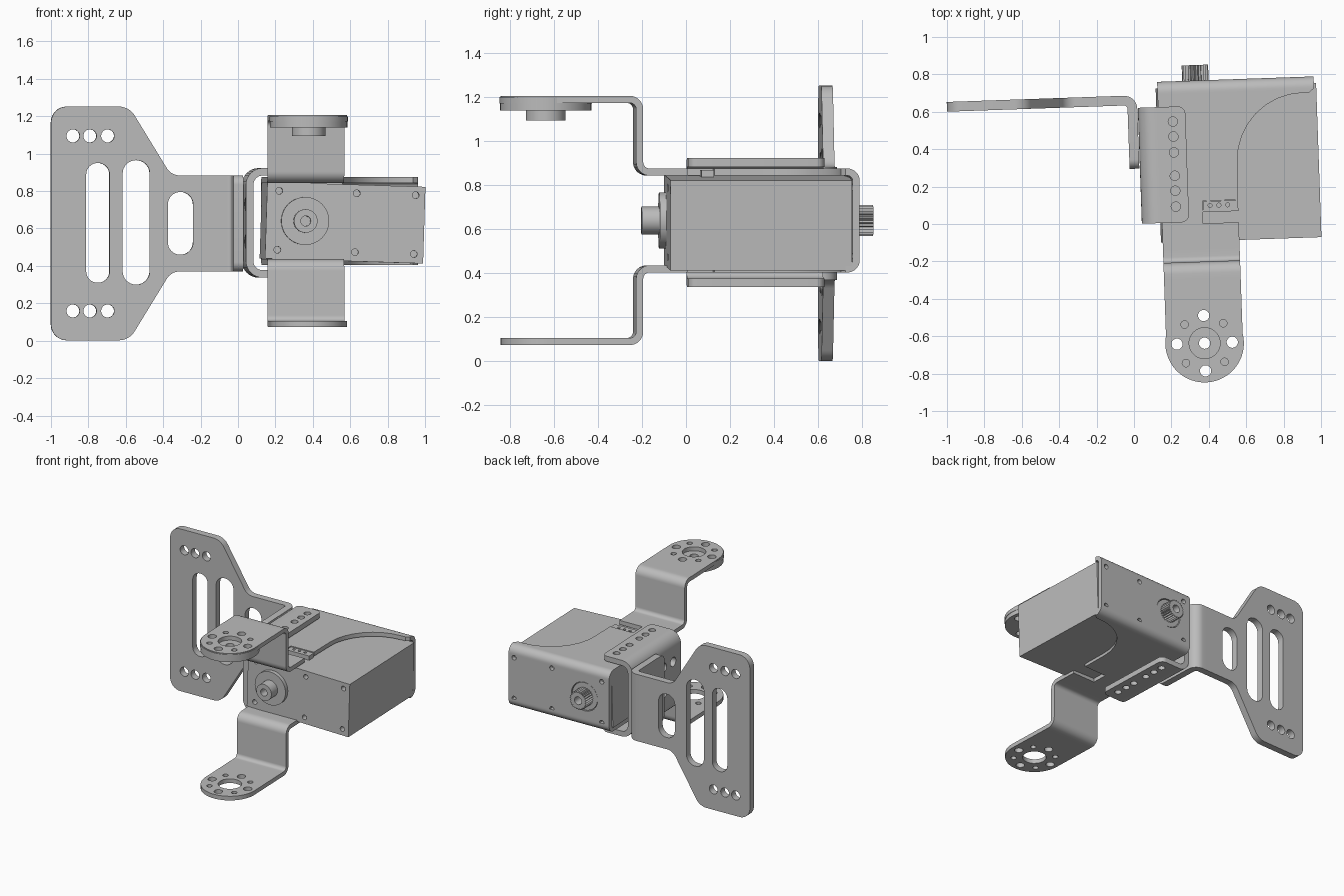
import bpy, bmesh, math
from mathutils import Matrix, Vector

cube = bpy.data.objects.get("Cube")
if cube:
    bpy.data.objects.remove(cube, do_unlink=True)

grey = bpy.data.materials.new("plain grey")
grey.use_nodes = True
grey.diffuse_color = (0.5, 0.5, 0.5, 1)
grey.node_tree.nodes["Principled BSDF"].inputs["Base Color"].default_value = (0.5, 0.5, 0.5, 1)

# The assembly is turned slightly; the servo also leans in its bracket
TURN = Matrix.Rotation(math.radians(2), 4, 'Z')
PIVOT = Matrix.Translation((0.57, 0, 0.631))
LEAN = TURN @ PIVOT @ Matrix.Rotation(math.radians(1.8), 4, 'Y') @ PIVOT.inverted()
AXES = {'xy': lambda u, v, w: (u, v, w),
        'yz': lambda u, v, w: (w, u, v),
        'xz': lambda u, v, w: (u, w, v)}
parts = []


def rounded(pts, closed=True, steps=8):
    """Fillet each point given as (u, v, radius)."""
    out, n = [], len(pts)
    for i, p in enumerate(pts):
        c = Vector(p[:2])
        r = p[2] if len(p) > 2 else 0
        if not r or (not closed and i in (0, n - 1)):
            out.append(c)
            continue
        a = (Vector(pts[i - 1][:2]) - c).normalized()
        b = (Vector(pts[(i + 1) % n][:2]) - c).normalized()
        half = a.angle(b) / 2
        mid = c + (a + b).normalized() * r / math.sin(half)
        s = c + a * r / math.tan(half) - mid
        sweep = s.angle_signed(c + b * r / math.tan(half) - mid)
        for k in range(steps + 1):
            t = -sweep * k / steps
            out.append(mid + Vector((s.x * math.cos(t) - s.y * math.sin(t),
                                     s.x * math.sin(t) + s.y * math.cos(t))))
    return out


def circle(u, v, r, n=32):
    return [Vector((u + r * math.cos(math.tau * k / n), v + r * math.sin(math.tau * k / n)))
            for k in range(n)]


def slot(u0, u1, v0, v1):
    r = (u1 - u0) / 2 * 0.98
    return rounded([(u0, v0, r), (u1, v0, r), (u1, v1, r), (u0, v1, r)])


def rect(u0, u1, v0, v1):
    return [Vector(p) for p in ((u0, v0), (u1, v0), (u1, v1), (u0, v1))]


def slab(name, plane, outline, lo, hi, holes=(), matrix=TURN):
    """Extrude a flat outline with holes from lo to hi."""
    curve = bpy.data.curves.new(name, 'CURVE')
    curve.dimensions = '2D'
    curve.fill_mode = 'BOTH'
    curve.extrude = (hi - lo) / 2
    for loop in [outline, *holes]:
        sp = curve.splines.new('POLY')
        sp.points.add(len(loop) - 1)
        for q, p in zip(sp.points, loop):
            q.co = (p[0], p[1], 0, 1)
        sp.use_cyclic_u = True
    tmp = bpy.data.objects.new(name, curve)
    mesh = bpy.data.meshes.new_from_object(tmp)
    bpy.data.objects.remove(tmp)
    bpy.data.curves.remove(curve)
    bm = bmesh.new()
    bm.from_mesh(mesh)
    bmesh.ops.remove_doubles(bm, verts=bm.verts, dist=1e-5)
    for v in bm.verts:
        v.co = matrix @ Vector(AXES[plane](v.co.x, v.co.y, v.co.z + (lo + hi) / 2))
    bmesh.ops.recalc_face_normals(bm, faces=bm.faces)
    bm.to_mesh(mesh)
    bm.free()
    mesh.name = name
    mesh.materials.clear()
    mesh.materials.append(grey)
    ob = bpy.data.objects.new(name, mesh)
    bpy.context.collection.objects.link(ob)
    parts.append(ob)


def band(name, plane, path, t, lo, hi):
    """Bent sheet of thickness t following a filleted centre line."""
    line = rounded(path, closed=False)
    one, two = [], []
    for i, p in enumerate(line):
        d = (line[min(i + 1, len(line) - 1)] - line[max(i - 1, 0)]).normalized()
        n = Vector((-d.y, d.x)) * t / 2
        one.append(p + n)
        two.append(p - n)
    slab(name, plane, one + two[::-1], lo, hi)


# Pivot bracket: two stepped arms joined by a back wall around the servo
T, AX, AY = 0.032, 0.355, -0.65
L, R, BACK = 0.15, 0.56, 0.739
bolts = [circle(AX + 0.148 * math.cos(a), AY + 0.148 * math.sin(a), 0.03)
         for a in (k * math.pi / 2 for k in range(4))]
pins = [circle(AX + 0.146 * math.cos(a), AY + 0.146 * math.sin(a), 0.02)
        for a in (math.pi / 4 + k * math.pi / 2 for k in range(4))]
tip = [(L, -0.30), (R, -0.30)] + [
    (AX + 0.205 * math.cos(a), AY - 0.205 * math.sin(a))
    for a in (math.pi * k / 24 for k in range(25))][0:]
flange = rounded([(L, -0.15), (R, -0.15), (R, -0.01), (0.37, -0.01), (0.37, 0.11),
                  (R, 0.11), (0.57, 0.67, 0.36), (0.96, 0.67), (0.985, 0.69), (L, 0.69)])
for side, inner, outer in (("upper", 0.86, 1.19), ("lower", 0.42, 0.09)):
    toward = 0.05 if side == "lower" else -0.05
    slab(side + "_arm_end", 'xy', tip, outer - T / 2, outer + T / 2,
         bolts + pins + [circle(AX, AY, 0.083)])
    band(side + "_arm_step", 'yz', [(-0.30, outer), (-0.23, outer, 0.045),
         (-0.23, inner, 0.045), (-0.15, inner)], T, L, R)
    slab(side + "_bracket_flange", 'xy', flange, inner - T / 2, inner + T / 2)
    band(side + "_bracket_bend", 'yz', [(0.69, inner), (BACK, inner, 0.04),
         (BACK, inner + toward)], T, L, 0.987)

screws = [(x, z) for x in (0.212, 0.627, 0.942) for z in (0.475, 0.79)]
screw_holes = [circle(x, z, 0.018, 20) for x, z in screws]
slab("bracket_back_wall", 'xz', rect(L, 0.987, 0.47, 0.81), BACK - T / 2, BACK + T / 2,
     screw_holes + [circle(AX, 0.64, 0.11)])

# Horn disc and hub under the upper arm
slab("horn_disc", 'xy', circle(AX, AY, 0.207, 64), 1.14, 1.175,
     bolts + [circle(AX, AY, 0.03)])
slab("horn_rim", 'xy', circle(AX, AY, 0.21, 64), 1.172, 1.2,
     [circle(AX, AY, 0.2035, 64)])
slab("horn_hub", 'xy', circle(AX, AY, 0.09), 1.095, 1.14, [circle(AX, AY, 0.03)])

# Servo case with screw wells on its front
case = rect(0.147, 0.993, 0.426, 0.836)
slab("servo_case", 'xz', case, -0.065, 0.72, matrix=LEAN)
slab("servo_front", 'xz', case, -0.105, -0.065, screw_holes, LEAN)
for name, r, lo, hi, bore in (("idler_boss", 0.128, -0.135, -0.105, 0.027),
                              ("idler_hub", 0.063, -0.215, -0.135, 0.027),
                              ("output_boss", 0.105, 0.72, 0.75, 0.027)):
    slab(name, 'xz', circle(AX, 0.64, r, 48), lo, hi, [circle(AX, 0.64, bore)])
teeth = [(AX + r * math.cos(a), 0.64 + r * math.sin(a))
         for k in range(50)
         for r, a in ((0.071 if k % 2 else 0.06, math.tau * k / 50),)]
slab("output_spline", 'xz', teeth, 0.75, 0.838, [circle(AX, 0.64, 0.03)])

# Cable socket in the bracket notch
slab("cable_socket", 'xy', rect(0.372, R, 0.05, 0.108), 0.80, 0.87,
     [circle(x, 0.085, 0.011, 12) for x in (0.41, 0.457, 0.504)])

# Clamp bracket around the servo's end
C = 0.04
flange_holes = [circle(0.227, y, 0.025) for y in (0.085, 0.17, 0.25, 0.375, 0.46, 0.54)]
clamp = rounded([(0.14, 0), (0.295, 0, 0.04), (0.295, 0.62, 0.04), (0.14, 0.62)])
for side, z, turn in (("upper", 0.903, -0.1), ("lower", 0.357, 0.1)):
    slab(side + "_clamp_flange", 'xy', clamp, z - C / 2, z + C / 2, flange_holes)
    band(side + "_clamp_bend", 'xz', [(0.14, z), (0.062, z, 0.07), (0.062, z + turn)],
         C, 0, 0.62)
slab("clamp_web", 'yz', rect(0, 0.62, 0.457, 0.803), 0.042, 0.082,
     [circle(y, z, 0.035) for y in (0.1, 0.22) for z in (0.53, 0.73)])

# Slotted mounting plate with its folded foot
Z = 0.627
plate = rounded([(-0.06, Z - 0.257), (-0.335, Z - 0.257, 0.08), (-0.56, Z - 0.625, 0.1),
                 (-0.978, Z - 0.625, 0.085), (-0.978, Z + 0.625, 0.085),
                 (-0.56, Z + 0.625, 0.1), (-0.335, Z + 0.257, 0.08), (-0.06, Z + 0.257)])
openings = [slot(-0.79, -0.665, 0.31, 0.95), slot(-0.595, -0.45, 0.30, 0.965),
            slot(-0.353, -0.218, 0.46, 0.795)]
openings += [circle(x, Z + s * 0.468, 0.035) for x in (-0.86, -0.77, -0.675) for s in (-1, 1)]
slab("mounting_plate", 'xz', plate, 0.635, 0.687, openings)
band("mounting_plate_bend", 'xy', [(-0.06, 0.661), (0.013, 0.661, 0.045), (0.013, 0.6)],
     0.052, Z - 0.257, Z + 0.257)
slab("mounting_plate_foot", 'yz', rounded([(0.6, Z - 0.257), (0.295, Z - 0.257, 0.05),
     (0.295, Z + 0.257, 0.05), (0.6, Z + 0.257)]), -0.013, 0.039)

# Smooth rounded surfaces while keeping edges sharp
bpy.ops.object.select_all(action='DESELECT')
for ob in parts:
    ob.select_set(True)
bpy.context.view_layer.objects.active = parts[0]
bpy.ops.object.shade_smooth_by_angle(angle=math.radians(28))
